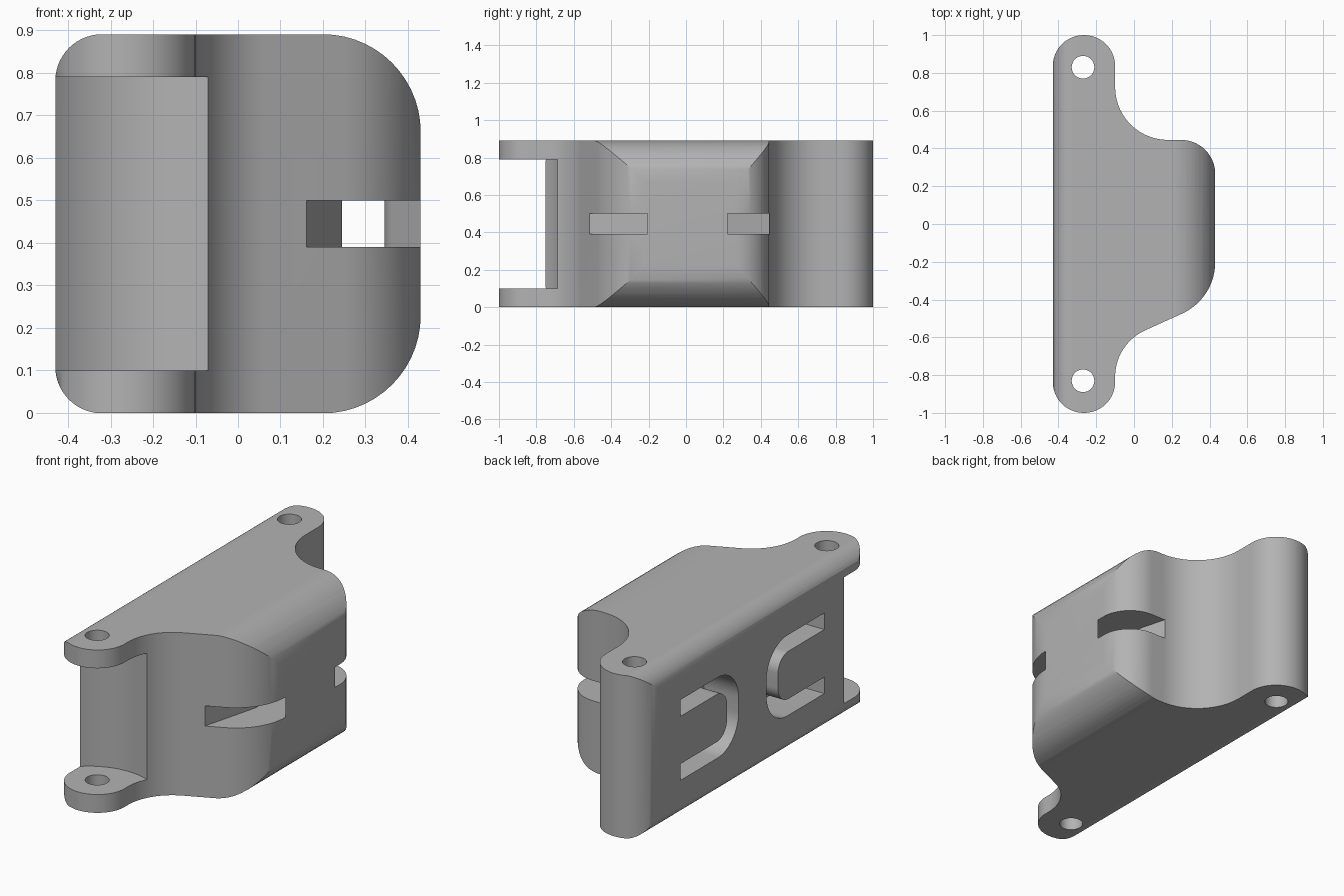
import bpy, bmesh, math
from mathutils import Vector

cube = bpy.data.objects.get("Cube")
if cube:
    bpy.data.objects.remove(cube, do_unlink=True)

H = 0.89


def rounded(corners, steps=14):
    """Polygon with each (a, b, radius) corner replaced by an arc."""
    out = []
    n = len(corners)
    for i, (a, b, r) in enumerate(corners):
        p = Vector((a, b))
        if r == 0:
            out.append(p)
            continue
        u = (Vector(corners[i - 1][:2]) - p).normalized()
        v = (Vector(corners[(i + 1) % n][:2]) - p).normalized()
        half = u.angle(v) / 2
        centre = p + (u + v).normalized() * (r / math.sin(half))
        start = p + u * (r / math.tan(half)) - centre
        sweep = math.pi - 2 * half
        if u.x * v.y - u.y * v.x > 0:
            sweep = -sweep
        for k in range(steps + 1):
            t = sweep * k / steps
            c, s = math.cos(t), math.sin(t)
            out.append(centre + Vector((start.x * c - start.y * s, start.x * s + start.y * c)))
    return out


def prism(name, pts, place, lo, hi, soft=0):
    """Extrude a 2D outline; place(a, b, depth) gives the 3D position."""
    bm = bmesh.new()
    rings = [[bm.verts.new(place(p.x, p.y, d)) for p in pts] for d in (lo, hi)]
    caps = [bm.faces.new(r) for r in rings]
    for i in range(len(pts)):
        bm.faces.new((rings[0][i - 1], rings[0][i], rings[1][i], rings[1][i - 1]))
    if soft:
        rim = list({e for f in caps for e in f.edges})
        bmesh.ops.bevel(bm, geom=rim, offset=soft, segments=4, profile=0.5, affect='EDGES')
    bmesh.ops.recalc_face_normals(bm, faces=bm.faces)
    mesh = bpy.data.meshes.new(name)
    bm.to_mesh(mesh)
    bm.free()
    ob = bpy.data.objects.new(name, mesh)
    bpy.context.collection.objects.link(ob)
    return ob


def along_z(a, b, d):
    return (a, b, d)


def along_y(a, b, d):
    return (a, d, b)


def along_x(a, b, d):
    return (d, a, b)


# Bracket body: plan outline with two lugs and a swept shoulder
body = prism("bracket_body", rounded([
    (-0.43, -1, 0.164), (-0.10, -1, 0.164), (-0.10, -0.635, 0.27), (0.43, -0.395, 0.30),
    (0.43, 0.445, 0.18), (-0.10, 0.445, 0.28), (-0.10, 1, 0.164), (-0.43, 1, 0.164)]),
    along_z, 0, H, soft=0.02)


def cut(tool, operation='DIFFERENCE'):
    tool.hide_render = True
    mod = body.modifiers.new(tool.name, 'BOOLEAN')
    mod.operation = operation
    mod.solver = 'EXACT'
    mod.object = tool
    bpy.context.view_layer.objects.active = body
    bpy.ops.object.modifier_apply(modifier=mod.name)
    bpy.data.objects.remove(tool, do_unlink=True)


# Rounded long edges
cut(prism("edge_envelope", rounded([
    (-0.43, -0.001, 0.11), (0.43, -0.001, 0.23), (0.43, H + 0.001, 0.23), (-0.43, H + 0.001, 0.11)]),
    along_y, -1.2, 1.2), 'INTERSECT')

# Hollow between the front lugs, with a concave back wall
arc = [Vector((-0.2 + 0.34 * math.cos(math.radians(a)), -1 + 0.34 * math.sin(math.radians(a))))
       for a in range(0, 181, 5)]
cut(prism("lug_gap", arc + [Vector((-0.54, -1.2)), Vector((0.14, -1.2))], along_z, 0.10, 0.79))

# Pin holes
for y in (-0.83, 0.83):
    ring = [Vector((-0.27 + 0.06 * math.cos(k * math.tau / 32), y + 0.06 * math.sin(k * math.tau / 32)))
            for k in range(32)]
    cut(prism("pin_hole", ring, along_z, -0.1, 1))

# Flared strap tunnel behind the outer face
cut(prism("strap_tunnel", rounded([
    (0.15, -0.56, 0), (0.245, -0.2, 0.1), (0.245, 0.15, 0.1), (0.15, 0.5, 0),
    (0.5, 0.5, 0), (0.44, 0.24, 0), (0.345, 0.08, 0.1), (0.345, -0.08, 0.1),
    (0.44, -0.22, 0), (0.5, -0.56, 0)], 6), along_z, 0.39, 0.50))

# U-shaped channels in the mounting face
for end, side in ((0.66, -1), (-0.58, 1)):
    tip, inner = end + side * 0.5, end + side * 0.4
    cut(prism("cable_channel", rounded([
        (end, 0.22, 0), (tip, 0.22, 0.18), (tip, 0.66, 0.18), (end, 0.66, 0),
        (end, 0.57, 0), (inner, 0.57, 0.09), (inner, 0.31, 0.09), (end, 0.31, 0)]),
        along_x, -0.6, -0.22))

# Material and shading
grey = bpy.data.materials.new("plain_grey")
grey.use_nodes = True
grey.diffuse_color = (0.45, 0.45, 0.45, 1)
grey.node_tree.nodes["Principled BSDF"].inputs["Base Color"].default_value = (0.45, 0.45, 0.45, 1)
body.data.materials.clear()
body.data.materials.append(grey)
for face in body.data.polygons:
    face.material_index = 0
bpy.ops.object.select_all(action='DESELECT')
body.select_set(True)
bpy.context.view_layer.objects.active = body
bpy.ops.object.shade_smooth_by_angle(angle=math.radians(30))
